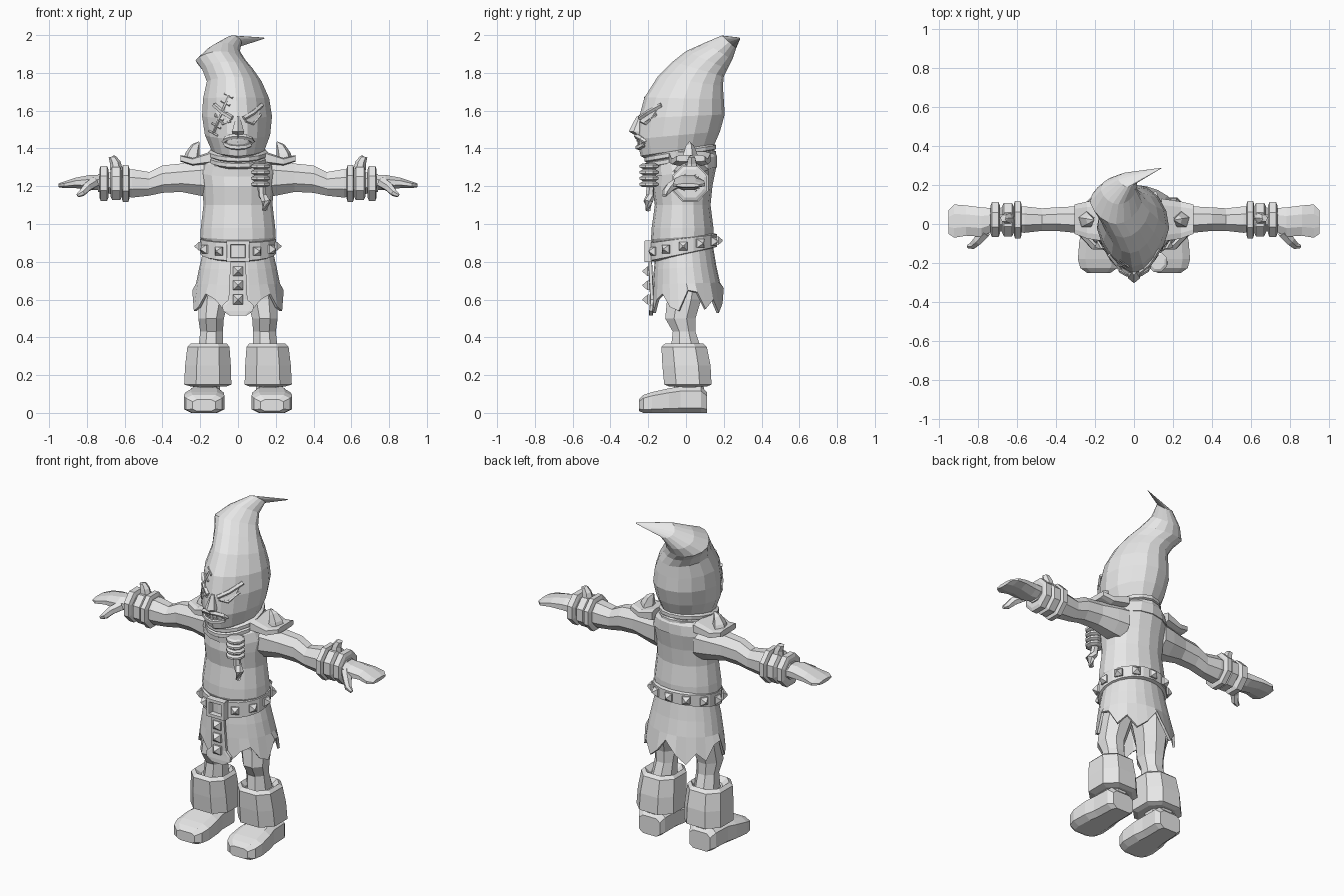
import bpy, bmesh
from math import sin, cos, pi, copysign
from mathutils import Vector
from mathutils.bvhtree import BVHTree

cube = bpy.data.objects.get("Cube")
if cube:
    bpy.data.objects.remove(cube)

GREY = (0.8, 0.8, 0.8, 1)
mat = bpy.data.materials.new("plain grey")
mat.use_nodes = True
mat.diffuse_color = GREY
mat.node_tree.nodes["Principled BSDF"].inputs["Base Color"].default_value = GREY


def loft(name, rings, mirror=False, caps=True, thick=0):
    """Skin a stack of equal rings with flat faces."""
    bm = bmesh.new()
    rows = [[bm.verts.new(p) for p in ring] for ring in rings]
    n = len(rows[0])
    for low, high in zip(rows, rows[1:]):
        for i in range(n):
            j = (i + 1) % n
            bm.faces.new((low[i], low[j], high[j], high[i]))
    if caps:
        bm.faces.new(rows[0])
        bm.faces.new(rows[-1])
    bmesh.ops.recalc_face_normals(bm, faces=bm.faces)
    mesh = bpy.data.meshes.new(name)
    bm.to_mesh(mesh)
    bm.free()
    mesh.materials.append(mat)
    obj = bpy.data.objects.new(name, mesh)
    bpy.context.collection.objects.link(obj)
    if thick:
        obj.modifiers.new("thickness", "SOLIDIFY").thickness = thick
    if mirror:
        obj.modifiers.new("mirror", "MIRROR")
    return obj


def oval(yf, zf, yb, zb, x1, x0=None, n=16, pinch=0):
    """Tilted oval ring, from its front point round to its back point."""
    x0 = -x1 if x0 is None else x0
    ring = []
    for i in range(n):
        a = 2 * pi * i / n
        t = (1 - cos(a)) / 2
        side = sin(a) * (1 - pinch * max(0, cos(a)))
        ring.append(((x0 + x1) / 2 + (x1 - x0) / 2 * side, yf + (yb - yf) * t, zf + (zb - zf) * t))
    return ring


def section(axis, t, a0, a1, b0, b1, power=1):
    """Eight-sided ring filling a box, square to the given axis."""
    ring = []
    for i in range(8):
        ang = (i + 0.5) * pi / 4
        c, s = [copysign(abs(v / cos(pi / 8)) ** power, v) for v in (cos(ang), sin(ang))]
        p = [(a0 + a1) / 2 + (a1 - a0) / 2 * c, (b0 + b1) / 2 + (b1 - b0) / 2 * s]
        p.insert(axis, t)
        ring.append(p)
    return ring


def tube(name, path, n=6, mirror=False):
    """Tapered tube through points given as x, y, z, radius."""
    pts = [Vector(p[:3]) for p in path]
    rings = []
    for i, p in enumerate(pts):
        way = pts[min(i + 1, len(pts) - 1)] - pts[max(i - 1, 0)]
        q = way.to_track_quat("Z", "Y")
        r = path[i][3]
        rings.append([p + q @ Vector((r * cos(a), r * sin(a), 0))
                      for a in [(k + 0.5) * 2 * pi / n for k in range(n)]])
    return loft(name, rings, mirror)


def stud(name, p, out, size):
    p, out = Vector(p), Vector(out).normalized()
    tube(name, [(*p, size), (*(p + out * size * 0.3), size), (*(p + out * size), size * 0.15)], 4)


# Hooded head with a bent, pointed top
head = loft("hooded_head", [oval(*r, pinch=0.22) for r in (
    (-.17, 1.32, .10, 1.38, .09, -.09),
    (-.24, 1.36, .15, 1.42, .14, -.14),
    (-.26, 1.45, .18, 1.49, .17, -.175),
    (-.25, 1.56, .205, 1.58, .18, -.19),
    (-.22, 1.67, .2, 1.66, .165, -.185),
    (-.15, 1.78, .195, 1.73, .125, -.165),
    (-.07, 1.86, .2, 1.78, .08, -.19),
    (0, 1.915, .22, 1.82, .04, -.225),
    (.1, 1.96, .245, 1.87, .01, -.17),
    (.19, 1.998, .265, 1.93, .02, -.08),
    (.283, 1.987, .287, 1.98, .14, .132))])
tree = BVHTree.FromPolygons([v.co for v in head.data.vertices],
                            [p.vertices[:] for p in head.data.polygons])


def skin(x, z, lift=0):
    """Point on the front of the face."""
    hit = tree.ray_cast(Vector((x, -1, z)), Vector((0, 1, 0)))[0]
    return Vector((x, hit.y - lift, z))


def plate(name, outline):
    loft(name, [[skin(x, z, lift) for x, z in outline] for lift in (-.004, .005)])


def cord(name, outline, r):
    tube(name, [(*skin(x, z, r * 0.4), r) for x, z in outline], 5)


# Face: nose, slanted eyes, brows, open mouth with teeth, stitched scar
loft("nose", [oval(*r, n=6) for r in ((-.262, 1.57, -.2, 1.57, .012),
     (-.303, 1.49, -.2, 1.49, .036), (-.26, 1.465, -.2, 1.465, .03))])
for s in (-1, 1):
    plate("eye", [(s * x, z) for x, z in ((.045, 1.55), (.075, 1.54), (.11, 1.57), (.115, 1.605))])
    cord("brow", [(s * x, z) for x, z in ((.03, 1.56), (.08, 1.59), (.125, 1.63))], .013)
    cord("lower_eyelid", [(s * x, z) for x, z in ((.04, 1.545), (.08, 1.53), (.12, 1.58))], .007)
cord("lips", [(.075 * sin(a), 1.435 + .03 * cos(a)) for a in [k * pi / 6 for k in range(13)]], .014)
for k in range(-2, 3):
    x, top = k * .023, 1.458 - abs(k) * .005
    for z0, z1 in ((top, 1.438), (1.432, 1.415 + abs(k) * .003)):
        plate("tooth", [(x - .01, z0), (x + .01, z0), (x + .007, z1), (x - .007, z1)])
scar = [(-.05 - .08 * t, 1.68 - .2 * t) for t in (0, .2, .4, .6, .8, 1)]
cord("scar", scar, .008)
for x, z in scar:
    cord("scar_stitch", [(x - .022, z + .012), (x + .022, z - .012)], .006)

# Shirt body and neck rope
loft("shirt", [oval(*r) for r in (
    (-.16, .86, .13, .9, .17), (-.185, .92, .145, .94, .2), (-.182, .98, .145, .98, .197),
    (-.165, 1.1, .13, 1.1, .183), (-.18, 1.2, .14, 1.2, .187),
    (-.17, 1.27, .16, 1.3, .2), (-.13, 1.34, .15, 1.39, .14))])
loft("collar", [oval(*r) for r in ((-.18, 1.25, .165, 1.3, .2),
     (-.185, 1.3, .165, 1.36, .18), (-.15, 1.35, .14, 1.4, .13))])
for lift in (0, .032):
    loft("neck_rope", [oval(-.2 - g, 1.31 + lift + h, .14 + g, 1.375 + lift + h, .135 + g)
                       for g, h in ((0, -.02), (.02, -.01), (.02, .01), (0, .02))])

# Knotted rope hanging at the chest
coils = []
for k in range(4):
    z = 1.21 + k * .032
    coils += [(.12, -.195, z - .014, .038), (.12, -.195, z - .006, .054),
              (.12, -.195, z + .006, .054), (.12, -.195, z + .014, .038)]
tube("rope_coils", coils, 8)
tube("rope_end", [(.12, -.19, 1.22, .022), (.13, -.19, 1.15, .022), (.15, -.2, 1.12, .026),
                  (.14, -.2, 1.07, .015)])

# Belt, buckle and studs
loft("belt", [oval(*r, n=20) for r in ((-.17, .8, .15, .875, .18), (-.195, .805, .165, .88, .2),
     (-.195, .9, .165, .945, .2), (-.17, .905, .15, .95, .18))])
for k in range(1, 12):
    a = k * pi / 6
    p = (.197 * sin(a), -.015 - .177 * cos(a), .882 - .03 * cos(a))
    stud("belt_stud", p, (sin(a), -cos(a), 0), .032)
for s in (-1, 1):
    loft("buckle_side", [section(2, z, s * .05 - .012, s * .05 + .012, -.22, -.18, .3)
                         for z in (.8, .91)])
    z = .855 + s * .045
    loft("buckle_bar", [section(0, x, -.22, -.18, z - .012, z + .012, .3) for x in (-.06, .06)])

# Hanging front strap
loft("front_strap", [section(2, z, -w, w, y, y + .02, .3) for z, w, y in (
    (.81, .04, -.2), (.6, .05, -.19), (.57, .082, -.192), (.54, .08, -.195), (.515, .045, -.195))])
for z in (.75, .675, .6):
    stud("strap_stud", (0, -.193, z), (0, -1, 0), .036)

# Ragged skirt
hem = [.53, .53, .6, .63, .56, .54, .65, .64, .55, .6, .53, .58, .66]
hem += hem[-2:0:-1]
ragged = [(x, y, z) for (x, y, _), z in zip(oval(-.18, 0, .2, 0, .242, n=24), hem)]
loft("ragged_skirt", [oval(-.16, .85, .14, .9, .18, n=24), oval(-.17, .76, .16, .78, .205, n=24),
     oval(-.175, .68, .18, .69, .222, n=24), ragged], caps=False, thick=.014)

# Legs, boot cuffs and shoes
loft("leg", [section(2, *r) for r in (
    (.76, .01, .19, -.12, .12), (.6, .05, .21, -.1, .08), (.5, .075, .21, -.11, .05),
    (.43, .08, .2, -.07, .05), (.34, .08, .21, -.08, .08))], True)
loft("boot_cuff", [section(2, *r, power=.8) for r in (
    (.14, .06, .25, -.09, .11), (.15, .035, .285, -.115, .135), (.25, .038, .28, -.125, .13),
    (.35, .045, .268, -.13, .11), (.368, .06, .25, -.11, .09), (.34, .08, .22, -.08, .07))], True)
loft("ankle", [section(2, *r) for r in ((.04, .09, .25, -.07, .1), (.2, .1, .23, -.06, .09))], True)
loft("shoe", [section(1, *r, power=.5) for r in (
    (.11, .1, .24, 0, .11), (.08, .085, .26, 0, .14), (-.03, .085, .265, 0, .14),
    (-.09, .075, .28, 0, .13), (-.18, .072, .287, 0, .11), (-.225, .085, .275, 0, .095),
    (-.25, .12, .24, .01, .07))], True)

# Arms, hands and thumbs
loft("arm", [section(0, *r) for r in (
    (.13, -.07, .12, 1.14, 1.35), (.2, -.06, .11, 1.15, 1.34), (.3, -.045, .09, 1.17, 1.32),
    (.4, -.035, .085, 1.165, 1.31), (.47, -.035, .08, 1.15, 1.275), (.56, -.045, .09, 1.14, 1.29),
    (.74, -.035, .08, 1.17, 1.265))], True)
loft("hand", [section(0, *r) for r in (
    (.71, -.03, .08, 1.18, 1.26), (.78, -.065, .085, 1.18, 1.26), (.86, -.06, .095, 1.19, 1.245),
    (.92, -.07, .1, 1.19, 1.225), (.95, -.05, .07, 1.195, 1.215))], True)
tube("thumb", [(.76, -.04, 1.22, .03), (.8, -.085, 1.195, .026), (.825, -.11, 1.165, .02),
               (.85, -.115, 1.15, .01)], mirror=True)

# Wrist bands with spikes
for x, w, g in ((.595, .02, .01), (.645, .03, 0), (.71, .024, .004)):
    loft("wrist_band", [section(0, x + w * f, -.055 - g - e, .1 + g + e, 1.135 - g - e, 1.295 + g + e)
                        for f, e in ((-1, -.01), (-.7, .008), (.7, .008), (1, -.01))], True)
tube("wrist_spike", [(.645, .03, 1.29, .034), (.65, .03, 1.325, .028), (.665, .03, 1.355, .02),
                     (.655, .03, 1.362, .004)], mirror=True)

# Shoulder pads with spikes
loft("shoulder_pad", [section(0, *r, power=.4) for r in (
    (.14, -.09, .13, 1.32, 1.385), (.24, -.075, .115, 1.31, 1.35), (.305, -.05, .1, 1.33, 1.365))], True)
tube("shoulder_spike", [(.245, .02, 1.33, .05), (.24, .02, 1.37, .04), (.225, .02, 1.41, .025),
                        (.205, .02, 1.435, .003)], 5, True)
